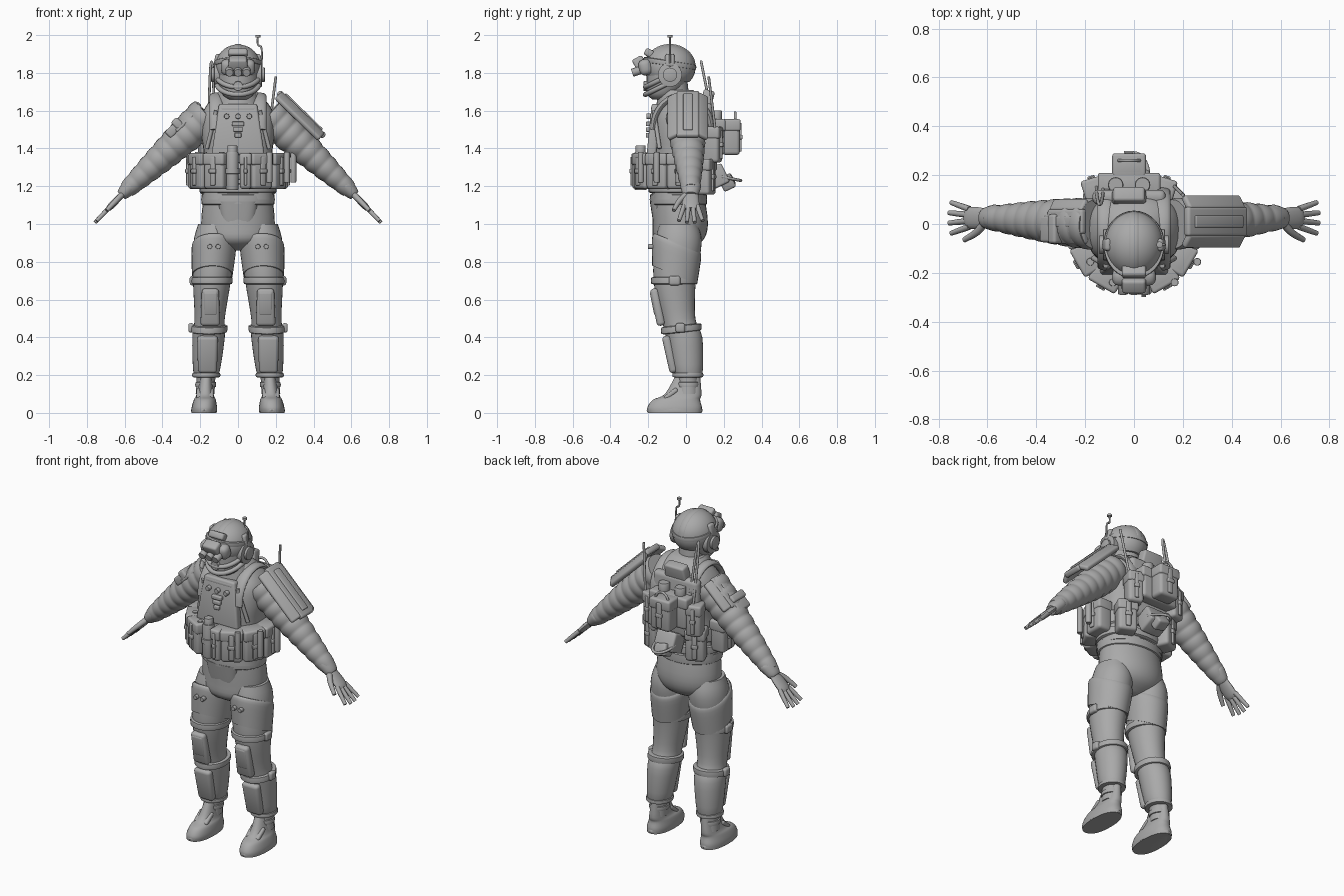
import bpy, bmesh, math
from mathutils import Vector, Matrix, Euler

if "Cube" in bpy.data.objects:
    bpy.data.objects.remove(bpy.data.objects["Cube"])

mat = bpy.data.materials.new("plain grey")
mat.use_nodes = True
mat.diffuse_color = (.4, .4, .4, 1)
mat.node_tree.nodes["Principled BSDF"].inputs["Base Color"].default_value = mat.diffuse_color
LEFT, BACK, UP = Vector((1, 0, 0)), Vector((0, 1, 0)), Vector((0, 0, 1))
FRONT, DOWN = -BACK, -UP
parts = []


def add(name, bm):
    bmesh.ops.recalc_face_normals(bm, faces=bm.faces)
    mesh = bpy.data.meshes.new(name)
    bm.to_mesh(mesh)
    bm.free()
    mesh.materials.append(mat)
    part = bpy.data.objects.new(name, mesh)
    bpy.context.collection.objects.link(part)
    parts.append(part)


def box(name, centre, size, tilt=0, lean=0, turn=0, bevel=.012, taper=1):
    """Rounded box; taper narrows its top."""
    bm = bmesh.new()
    bmesh.ops.create_cube(bm, size=1)
    for vert in bm.verts:
        vert.co *= Vector(size)
        if vert.co.z > 0:
            vert.co.x *= taper
    bmesh.ops.bevel(bm, geom=bm.edges[:], offset=min(bevel, min(size) * .4),
                    segments=3, profile=.5, affect='EDGES')
    rotation = Euler((tilt, lean, turn)).to_matrix().to_4x4()
    bm.transform(Matrix.Translation(centre) @ rotation)
    add(name, bm)


def smooth_path(points, steps):
    """Catmull-Rom curve through tuples of any length."""
    path = []
    last = len(points) - 1
    for i in range(last):
        before, start, end, after = (points[max(0, min(last, i + k))] for k in (-1, 0, 1, 2))
        for step in range(steps):
            t = step / steps
            path.append([q + t / 2 * (r - p + t * (2 * p - 5 * q + 4 * r - s + t * (3 * (q - r) + s - p)))
                         for p, q, r, s in zip(before, start, end, after)])
    return path + [list(points[-1])]


def ring(centre, across, along, sides, power=2):
    loop = []
    for i in range(sides):
        angle = math.tau * i / sides
        c, s = (math.copysign(abs(f(angle)) ** (2 / power), f(angle)) for f in (math.cos, math.sin))
        loop.append(centre + across * c + along * s)
    return loop


def skin(name, loops):
    bm = bmesh.new()
    loops = [[bm.verts.new(point) for point in loop] for loop in loops]
    for low, high in zip(loops, loops[1:]):
        for i in range(len(low)):
            bm.faces.new((low[i - 1], low[i], high[i], high[i - 1]))
    bm.faces.new(loops[0])
    bm.faces.new(loops[-1])
    add(name, bm)


def leg_x(z):
    return .12 + .06 * (1 - z)


def column(name, rings, depth=1.0, side=0, power=2.0, shear=0, steps=4):
    """Upright shape from (y, z, radius); side 0 is the centre line, else a leg."""
    loops = []
    for y, z, radius in smooth_path(rings, steps):
        centre = Vector((side * leg_x(z), y, z))
        along = (BACK + UP * shear) * radius * depth
        loops.append(ring(centre, LEFT * radius, along, 32, power))
    skin(name, loops)


def band(name, y, z, radius, height, depth=1.1, side=0, shear=0):
    rings = [(y, z + height / 2 * k, radius - .012 * k ** 8) for k in (-1, -.8, 0, .8, 1)]
    column(name, rings, depth, side, shear=shear, steps=1)


def tube(name, points, radius, squash=1.0, across=None, steps=4, sides=14):
    """Round or flattened tube along a path; radius may be a list."""
    radii = radius if isinstance(radius, list) else [radius] * len(points)
    path = smooth_path([(*p, r) for p, r in zip(points, radii)], steps)
    centres = [Vector(p[:3]) for p in path]
    loops = []
    for i, centre in enumerate(centres):
        ahead = centres[min(i + 1, len(path) - 1)] - centres[max(i - 1, 0)]
        ahead.normalize()
        across = across or ahead.orthogonal()
        across = (across - ahead * across.dot(ahead)).normalized()
        size = path[i][-1]
        loops.append(ring(centre, across * size, ahead.cross(across) * size * squash, sides))
    skin(name, loops)


def can(name, centre, half, radius):
    """Cylinder with chamfered ends; half points from centre to end."""
    ends = (-1, -.9, .9, 1)
    tube(name, [centre + half * k for k in ends], [radius * (1 - .15 * k ** 8) for k in ends], steps=1, sides=24)


def arc(name, centre, across, bulge, radius, squash=1.0, flat=None):
    angles = [math.pi * i / 8 for i in range(9)]
    tube(name, [centre + across * math.cos(a) + bulge * math.sin(a) for a in angles], radius, squash, flat)


def pouch(name, centre, degrees, width=.12, depth=.09, height=.19):
    """Pouch with flap, strap and buckle, facing the front before turning."""
    turn = math.radians(degrees)
    face = Matrix.Rotation(turn, 3, 'Z') @ FRONT * depth / 2
    box(name, centre, (width, depth, height), turn=turn, bevel=.018)
    box(name + "_flap", centre + UP * height / 3, (width * 1.07, depth * 1.1, height / 3), turn=turn)
    box(name + "_strap", centre + face, (width / 4, .02, height * .8), turn=turn, bevel=.005)
    box(name + "_buckle", centre + face * 1.1, (width / 3, .02, height / 8), turn=turn, bevel=.005)


# Trunk
column("trouser_hips", [(-.04, .86, .06), (-.04, .91, .17), (-.03, 1, .195), (-.04, 1.16, .18)], .75)
column("vest", [(-.04, 1.13, .19), (-.04, 1.35, .18), (-.03, 1.48, .195), (-.02, 1.58, .19),
                (-.01, 1.65, .15), (-.03, 1.71, .09)], .75, power=2.5)
band("waist_belt", -.04, 1.13, .195, .06, .78)
band("vest_hem", -.04, 1.19, .205, .05, .78)
band("pouch_belt", -.04, 1.28, .2, .09, .8)
column("collar", [(-.05, 1.6, .13), (-.07, 1.71, .09)], .85)
column("groin_panel", [(-.1, .88, .04), (-.11, .95, .08), (-.12, 1.12, .11)], .65, power=3)

# Chest
chest = Vector((0, -.17, 1.5))
box("chest_plate", chest, (.28, .05, .27), tilt=-.1, taper=.72)
box("chest_plate_rim", chest + UP * .11 + BACK * .01, (.19, .05, .03), tilt=-.1)
for i in (-1, 0, 1):
    can("chest_stud", chest + LEFT * i * .06 + UP * .07 + FRONT * .02, FRONT * .02, .015)
    box("chest_clip", chest + UP * i * .03 + FRONT * .03, (.05 + .015 * i, .025, .024), bevel=.005)
for side in (-1, 1):
    shoulder = Vector((side * .115, -.02, 1.5))
    arc("shoulder_strap", shoulder, BACK * .155, UP * .18, .035, .45, LEFT)
    tube("vest_edge", [shoulder + LEFT * side * .05 + FRONT * .12 + DOWN * .1,
                       shoulder + FRONT * .15 + UP * .1], .011)

# Pouches around the belt, with a canister in front
belt = Vector((0, -.04, 1.28))
places = ("right_hip", "right_side", "right_front", "", "left_front", "left_side", "left_hip")
for i, place in enumerate(places):
    degrees = 30 * i - 90
    angle = math.radians(degrees)
    out = LEFT * math.sin(angle) * .22 + FRONT * math.cos(angle) * .2
    if place:
        pouch(place + "_pouch", belt + out, degrees)
        can(place + "_tool", belt + out * 1.15 + LEFT * .04 + UP * .02, UP * .08, .017)
canister = belt + FRONT * .2 + LEFT * -.03
can("canister", canister, UP * .1, .036)
can("canister_cap", canister + UP * .1, UP * .035, .028)
can("canister_ring", canister, UP * .015, .042)
pouch("middle_pouch", canister + LEFT * .07, 0, .06)

# Back gear
pack = Vector((-.02, .16, 1.46))
box("back_panel", pack + FRONT * .05, (.3, .06, .36), bevel=.025)
box("neck_pad", pack + UP * .19 + FRONT * .05, (.15, .06, .12), tilt=-.25, taper=.85)
pouch("back_pack", pack, 180, .24)
radio = pack + BACK * .08
pouch("radio", radio, 180, .13)
arc("radio_handle", radio + UP * .07 + BACK * .02, LEFT * .045, UP * .06, .007)
for side in (-1, 1):
    can("back_roll", pack + LEFT * side * .055 + UP * .1, UP * .04, .034)
    pouch("pack_side_pouch", pack + LEFT * side * .14 + FRONT * .02 + DOWN * .04, 180 - side * 17, .09)
    pouch("low_back_pouch", belt + LEFT * side * .14 + BACK * .14 + DOWN * .03, 180 - side * 23, .11)
tool = belt + BACK * .2 + DOWN * .03
box("low_back_tool", tool, (.13, .11, .11), tilt=.45)
box("low_back_block", tool + BACK * .06 + DOWN * .03, (.08, .07, .07), tilt=.45, lean=.2)
arc("low_back_handle", tool + BACK * .03, LEFT * .06, BACK * .1 + DOWN * .02, .008)
tube("rod_aerial", [pack + LEFT * .18, pack + LEFT * .22 + UP * .32 + FRONT * .04], .007)
arc("loop_aerial", pack + LEFT * -.12, LEFT * .014, UP * .4 + FRONT * .08, .007)

# Head and helmet
head = Vector((0, -.085, 1.83))
column("neck", [(-.05, 1.6, .075), (-.07, 1.78, .075)])
column("face_mask", [(-.13, 1.66, .05), (-.12, 1.69, .085), (-.1, 1.76, .108), (-.1, 1.86, .11)])
steps = [math.radians(10 * i) for i in range(-4, 10)]
column("helmet", [(head.y, head.z + .12 * math.sin(a), .12 * math.cos(a) + .001) for a in steps], 1.12, steps=2)
band("helmet_rim", head.y, head.z + .02, .125, .03, 1.12, shear=-.15)
arc("helmet_ridge", head, FRONT * .132, UP * .117, .02, .3, LEFT)
goggles = head + FRONT * .13
box("goggle_frame", goggles, (.18, .07, .085), tilt=.25, bevel=.028)
box("goggle_mount", goggles + FRONT * .03 + UP * .02, (.11, .06, .07), tilt=.5, taper=.85)
box("goggle_clip", goggles + BACK * .02 + UP * .075, (.1, .05, .04), tilt=-.5)
for i in (-1, 0, 1):
    can("goggle_lens", goggles + LEFT * i * .045 + FRONT * .04 + DOWN * .02, FRONT * .03 + DOWN * .01, .023)
for drop in (.04, .08):
    arc("chin_guard", head + DOWN * drop, LEFT * .115, FRONT * .13 + DOWN * .065, .013)
can("mask_filter", head + FRONT * .12 + DOWN * .1, FRONT * .02, .028)
for side in (-1, 1):
    ear = head + LEFT * side * .11 + DOWN * .04
    can("ear_cup", ear, LEFT * .017, .068)
    can("ear_cap", ear + LEFT * side * .016, LEFT * .016, .04)
    box("ear_mount", ear + UP * .075, (.03, .05, .07), lean=-side * .2)
aerial = head + LEFT * .125
tip = Vector((.105, head.y, 2))
tube("head_antenna", [aerial, aerial + UP * .1, tip + DOWN * .05, tip + DOWN * .005], .005)
can("antenna_tip", tip + DOWN * .006, UP * .006, .014)

# Arms and hands
for side in (-1, 1):
    shoulder, wrist = Vector((side * .16, 0, 1.58)), Vector((side * .59, .025, 1.18))
    sections = [i / 72 for i in range(73)]
    tube("sleeve", [shoulder.lerp(wrist, t) for t in sections],
         [(.1 - .055 * t ** 1.5) * (1 + .07 * abs(math.sin(math.pi * 9 * t))) for t in sections],
         .96, BACK, steps=1, sides=28)
    reach = Vector((side * .7, 0, -.72))
    tube("glove_cuff", [wrist + reach * k for k in (-.05, -.03, .02, .04)], [.045, .055, .045, .035], .8, BACK)
    tube("palm", [wrist + reach * k for k in (0, .07, .12, .14)], [.034, .044, .044, .034], .4, BACK)
    box("wrist_device", wrist + UP * .02, (.07, .05, .02), lean=side * .8, bevel=.006)
    for spread in (-1.5, -.5, .5, 1.5):
        base = wrist + reach * .12 + BACK * spread * .024
        end = wrist + reach * (.24 - .006 * spread ** 2) + BACK * spread * .042
        tube("finger", [base, base.lerp(end, .5), end], [.013, .012, .01])
    tube("thumb", [wrist + reach * .03 + FRONT * .02, wrist + reach * .08 + FRONT * .06,
                   wrist + reach * .15 + FRONT * .09], [.017, .015, .011])


# Shoulder armour
def shoulder_plate(name, side, centre, length, width):
    lean = side * .77
    normal = Vector((math.sin(lean), 0, math.cos(lean)))
    box(name, centre, (length, width * .6, .034), lean=lean)
    box(name + "_rib", centre + normal * .018, (length * .8, width / 4, .014), lean=lean)
    for edge in (-1, 1):
        box(name + "_wing", centre + BACK * edge * width * .38 - normal * .014,
            (length * .94, width / 3, .03), tilt=-edge * .6, lean=lean)


shoulder_plate("large_shoulder_plate", 1, Vector((.335, .01, 1.58)), .34, .2)
shoulder_plate("small_shoulder_plate", -1, Vector((-.275, .01, 1.57)), .2, .17)
pouch_spot = Vector((-.34, -.02, 1.5))
box("arm_pouch", pouch_spot, (.09, .11, .05), lean=-.77)
box("arm_pouch_flap", pouch_spot + LEFT * .02 + UP * .03, (.045, .12, .06), lean=-.77)

# Legs, pads and boots
for side in (-1, 1):
    def on_leg(y, z, outward=0.0):
        return Vector((side * (leg_x(z) + outward), y, z))

    column("trouser_leg", [(-.04, 1, .09), (-.04, .9, .11), (-.06, .7, .1), (-.04, .5, .08), (-.01, .4, .086),
                           (.01, .22, .07), (.01, .19, .05), (.01, .1, .05)], 1.12, side)
    column("thigh_guard", [(-.06, .73, .108), (-.05, .87, .118), (-.045, .9, .11)], 1.1, side, shear=-.42)
    band("thigh_strap", -.065, .7, .11, .04, side=side)
    band("knee_strap", -.025, .445, .098, .04, side=side, shear=.1)
    band("boot_strap", .01, .2, .075, .025, side=side)
    band("ankle_cuff", .01, .15, .056, .03, side=side)
    for i in (-1, 1):
        can("thigh_stud", on_leg(-.185, .88, i * .022), FRONT * .015, .014)
    box("thigh_buckle", on_leg(-.06, .7, .1), (.035, .06, .05))
    box("knee_buckle", on_leg(-.03, .45, .095), (.03, .05, .05))
    box("knee_pad", on_leg(-.15, .56), (.105, .045, .2), tilt=.2, bevel=.02, taper=.85)
    box("knee_pad_plate", on_leg(-.165, .58), (.075, .03, .13), tilt=.2)
    box("shin_pad", on_leg(-.085, .31), (.1, .045, .2), tilt=.22, bevel=.02, taper=1.1)
    column("boot", [(-.06, 0, .066), (-.06, .03, .067), (-.05, .07, .058), (-.015, .1, .045),
                    (.01, .2, .03)], 2.15, side, 2.3)
    band("boot_sole", -.06, .014, .069, .028, 2.15, side)
    box("instep_plate", on_leg(-.08, .1), (.09, .085, .025), tilt=.65)

# Smooth shading with sharp edges kept
bpy.ops.object.select_all(action='DESELECT')
for part in parts:
    part.select_set(True)
bpy.context.view_layer.objects.active = parts[0]
bpy.ops.object.shade_smooth_by_angle(angle=math.radians(40))
